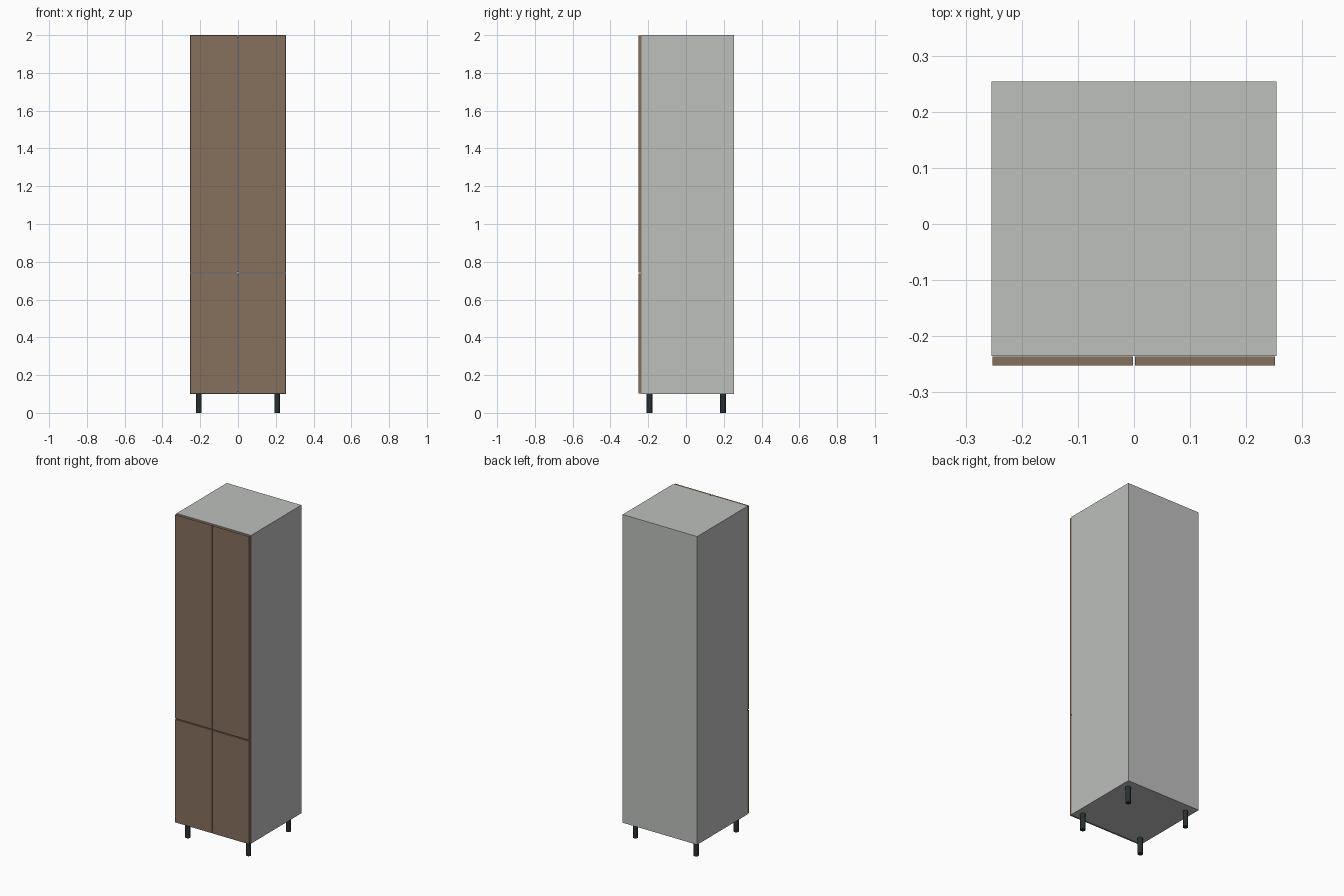
import bpy
import math

if "Cube" in bpy.data.objects:
    bpy.data.objects.remove(bpy.data.objects["Cube"])


def material(name, rgb):
    m = bpy.data.materials.new(name)
    m.diffuse_color = (*rgb, 1)
    m.use_nodes = True
    m.node_tree.nodes["Principled BSDF"].inputs["Base Color"].default_value = m.diffuse_color
    return m


GREY = material("light grey board", (0.51, 0.525, 0.51))
BROWN = material("brown wood", (0.238, 0.162, 0.107))
DARK = material("dark plastic", (0.022, 0.029, 0.031))


def box(name, x, y, z, mat):
    """Board spanning the given (min, max) ranges."""
    bpy.ops.mesh.primitive_cube_add(size=1, location=[(a + b) / 2 for a, b in (x, y, z)])
    ob = bpy.context.object
    ob.name = name
    ob.scale = [b - a for a, b in (x, y, z)]
    bpy.ops.object.transform_apply(location=False, rotation=False, scale=True)
    ob.data.materials.append(mat)
    return ob


W, T = 0.254, 0.016            # half width, board thickness
FRONT, BACK = -0.235, 0.254    # carcass depth
BOTTOM, TOP = 0.1, 2.0
IN = W - T

# Carcass boards
box("left_side", (-W, -IN), (FRONT, BACK), (BOTTOM, TOP), GREY)
box("right_side", (IN, W), (FRONT, BACK), (BOTTOM, TOP), GREY)
box("top_board", (-IN, IN), (FRONT, BACK), (TOP - T, TOP), GREY)
box("bottom_board", (-IN, IN), (FRONT, BACK), (BOTTOM, BOTTOM + T), GREY)
box("back_board", (-IN, IN), (BACK - T, BACK), (BOTTOM + T, TOP - T), GREY)
box("middle_shelf", (-IN, IN), (FRONT, BACK - T), (0.732, 0.748), GREY)

# Two lower and two upper doors with narrow gaps
for row, z in (("lower", (0.102, 0.737)), ("upper", (0.743, 1.998))):
    for side, x in (("left", (-0.252, -0.002)), ("right", (0.002, 0.251))):
        box(f"{row}_{side}_door", x, (-0.252, -0.236), z, BROWN)

# Round legs
for sx, side in ((-1, "left"), (1, "right")):
    for y, end in ((-0.193, "front"), (0.196, "back")):
        bpy.ops.mesh.primitive_cylinder_add(vertices=20, radius=0.015, depth=BOTTOM,
                                            location=(sx * 0.207, y, BOTTOM / 2))
        leg = bpy.context.object
        leg.name = f"{end}_{side}_leg"
        leg.data.materials.append(DARK)
        bpy.ops.object.shade_smooth_by_angle(angle=math.radians(40))
